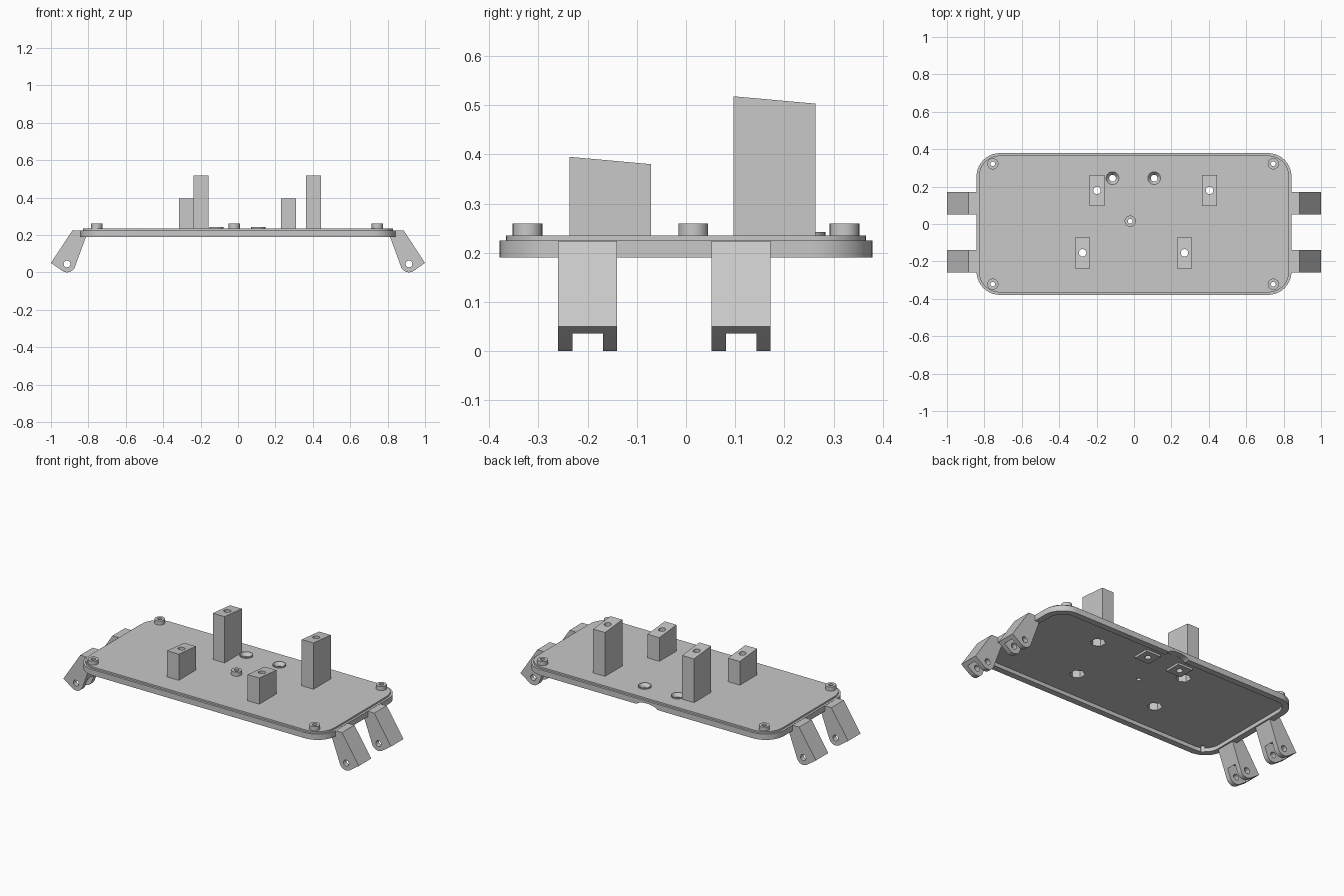
import bpy, bmesh, math

if "Cube" in bpy.data.objects:
    bpy.data.objects.remove(bpy.data.objects["Cube"])

grey = bpy.data.materials.new("light grey")
grey.diffuse_color = (0.58, 0.58, 0.58, 1)
grey.use_nodes = True
grey.node_tree.nodes["Principled BSDF"].inputs["Base Color"].default_value = grey.diffuse_color


def loft(name, rings, closed=False):
    """Skin a sequence of equal-length point rings, capped or closed on itself."""
    bm = bmesh.new()
    vs = [[bm.verts.new(p) for p in r] for r in rings]
    n = len(rings[0])
    pairs = list(zip(vs, vs[1:])) + ([(vs[-1], vs[0])] if closed else [])
    for a, b in pairs:
        for i in range(n):
            j = (i + 1) % n
            bm.faces.new((a[i], a[j], b[j], b[i]))
    if not closed:
        bm.faces.new(vs[0])
        bm.faces.new(vs[-1])
    bmesh.ops.recalc_face_normals(bm, faces=bm.faces)
    me = bpy.data.meshes.new(name)
    bm.to_mesh(me)
    bm.free()
    me.materials.append(grey)
    ob = bpy.data.objects.new(name, me)
    bpy.context.collection.objects.link(ob)
    return ob


def circle(x, y, r, z, n=32, turn=0.0):
    return [(x + r * math.cos(turn + 2 * math.pi * i / n),
             y + r * math.sin(turn + 2 * math.pi * i / n), z) for i in range(n)]


def rod(name, x, y, r, z0, z1, n=32, turn=0.0):
    return loft(name, [circle(x, y, r, z0, n, turn), circle(x, y, r, z1, n, turn)])


def side_prism(name, pts, y0, y1):
    """Extrude an x-z profile along y."""
    return loft(name, [[(x, y, z) for x, z in pts] for y in (y0, y1)])


def side_circle(x, z, rx, rz, n=32):
    return [(x + rx * math.cos(2 * math.pi * i / n),
             z + rz * math.sin(2 * math.pi * i / n)) for i in range(n)]


def rounded(inset, z, n=10):
    hx, hy, r = 0.842 - inset, 0.379 - inset, 0.125 - inset
    pts = []
    for k, (sx, sy) in enumerate(((1, 1), (-1, 1), (-1, -1), (1, -1))):
        for i in range(n + 1):
            a = math.pi / 2 * (k + i / n)
            pts.append((sx * (hx - r) + r * math.cos(a),
                        sy * (hy - r) + r * math.sin(a), z))
    return pts


def cut(ob, cutters):
    for c in cutters:
        m = ob.modifiers.new("cut", 'BOOLEAN')
        m.operation, m.solver, m.object = 'DIFFERENCE', 'EXACT', c
    dg = bpy.context.evaluated_depsgraph_get()
    me = bpy.data.meshes.new_from_object(ob.evaluated_get(dg))
    ob.modifiers.clear()
    ob.data = me


def remove(obs):
    for o in obs:
        bpy.data.objects.remove(o)


# Base plate: stepped top edge, hollow underside
plate = loft("base_plate", [rounded(0.013, 0.235), rounded(0.013, 0.225),
                            rounded(0, 0.225), rounded(0, 0.19),
                            rounded(0.038, 0.19), rounded(0.038, 0.213)])
plate_cutters = []

# Sloped-top posts with screw hole and hex nut pocket underneath
for name, x, y0, y1, z0, z1 in (("tall_post_left", -0.198, 0.096, 0.263, 0.518, 0.503),
                                ("tall_post_right", 0.404, 0.096, 0.263, 0.518, 0.503),
                                ("short_post_left", -0.275, -0.237, -0.071, 0.395, 0.38),
                                ("short_post_right", 0.27, -0.237, -0.071, 0.395, 0.38)):
    a, b, yc = x - 0.04, x + 0.04, (y0 + y1) / 2
    post = loft(name, [[(a, y0, 0.225), (b, y0, 0.225), (b, y1, 0.225), (a, y1, 0.225)],
                       [(a, y0, z0), (b, y0, z0), (b, y1, z1), (a, y1, z1)]])
    hole = rod("hole_cutter", x, yc, 0.02, 0.1, 0.7)
    pocket = rod("pocket_cutter", x, yc, 0.042, 0.1, z1 - 0.08, 6, math.pi / 2)
    cut(post, [hole, pocket])
    remove([hole])
    plate_cutters.append(pocket)

# Screw bosses at the corners and near the centre
for i, (x, y) in enumerate(((-0.755, 0.322), (0.745, 0.322), (-0.755, -0.322),
                            (0.745, -0.322), (-0.02, 0.015))):
    loft(f"screw_boss_{i + 1}", [circle(x, y, 0.03, 0.23), circle(x, y, 0.03, 0.26),
                                 circle(x, y, 0.013, 0.26), circle(x, y, 0.013, 0.23)], True)
    plate_cutters.append(rod("hole_cutter", x, y, 0.013, 0.1, 0.3))

# Countersunk collars with square pads below
for side, x in (("left", -0.115), ("right", 0.108)):
    y = 0.245
    loft("countersunk_collar_" + side,
         [circle(x, y, 0.038, 0.212), circle(x, y, 0.038, 0.242), circle(x, y, 0.034, 0.242),
          circle(x, y, 0.018, 0.222), circle(x, y, 0.018, 0.212)], True)
    plate_cutters.append(rod("hole_cutter", x, y, 0.0375, 0.1, 0.3))
    pad = rod("under_pad_" + side, x, y, 0.07, 0.2, 0.2135, 4, math.pi / 4)
    hole = rod("hole_cutter", x, y, 0.018, 0.1, 0.3)
    cut(pad, [hole])
    remove([hole])

# Cable notch in the rear rim
plate_cutters.append(side_prism("notch_cutter", side_circle(0, 0.188, 0.07, 0.022), 0.32, 0.42))
cut(plate, plate_cutters)
remove(plate_cutters)

# Forked hinge legs at both ends
hx, hz = 0.914, 0.045
arc = [(hx + 0.045 * math.cos(math.radians(a)), hz + 0.045 * math.sin(math.radians(a)))
       for a in range(-60, -161, -10)]
profile = [(0.812, 0.192), (0.825, 0.224), (0.886, 0.224), (1.0, 0.05)] + arc
for side, s in (("left", -1), ("right", 1)):
    for row, y0 in (("front", -0.26), ("rear", 0.052)):
        leg = side_prism(f"hinge_leg_{side}_{row}", [(s * x, z) for x, z in profile],
                         y0, y0 + 0.12)
        pin = side_prism("pin_cutter", side_circle(s * hx, hz, 0.018, 0.018),
                         y0 - 0.1, y0 + 0.2)
        slot = side_prism("slot_cutter", side_circle(s * hx, hz, 0.067, 0.067),
                          y0 + 0.029, y0 + 0.091)
        cut(leg, [pin, slot])
        remove([pin, slot])

# Smooth the round surfaces, keep edges sharp
bpy.ops.object.select_all(action='DESELECT')
for ob in bpy.context.scene.objects:
    ob.select_set(True)
    bpy.context.view_layer.objects.active = ob
bpy.ops.object.shade_smooth_by_angle(angle=math.radians(30))
